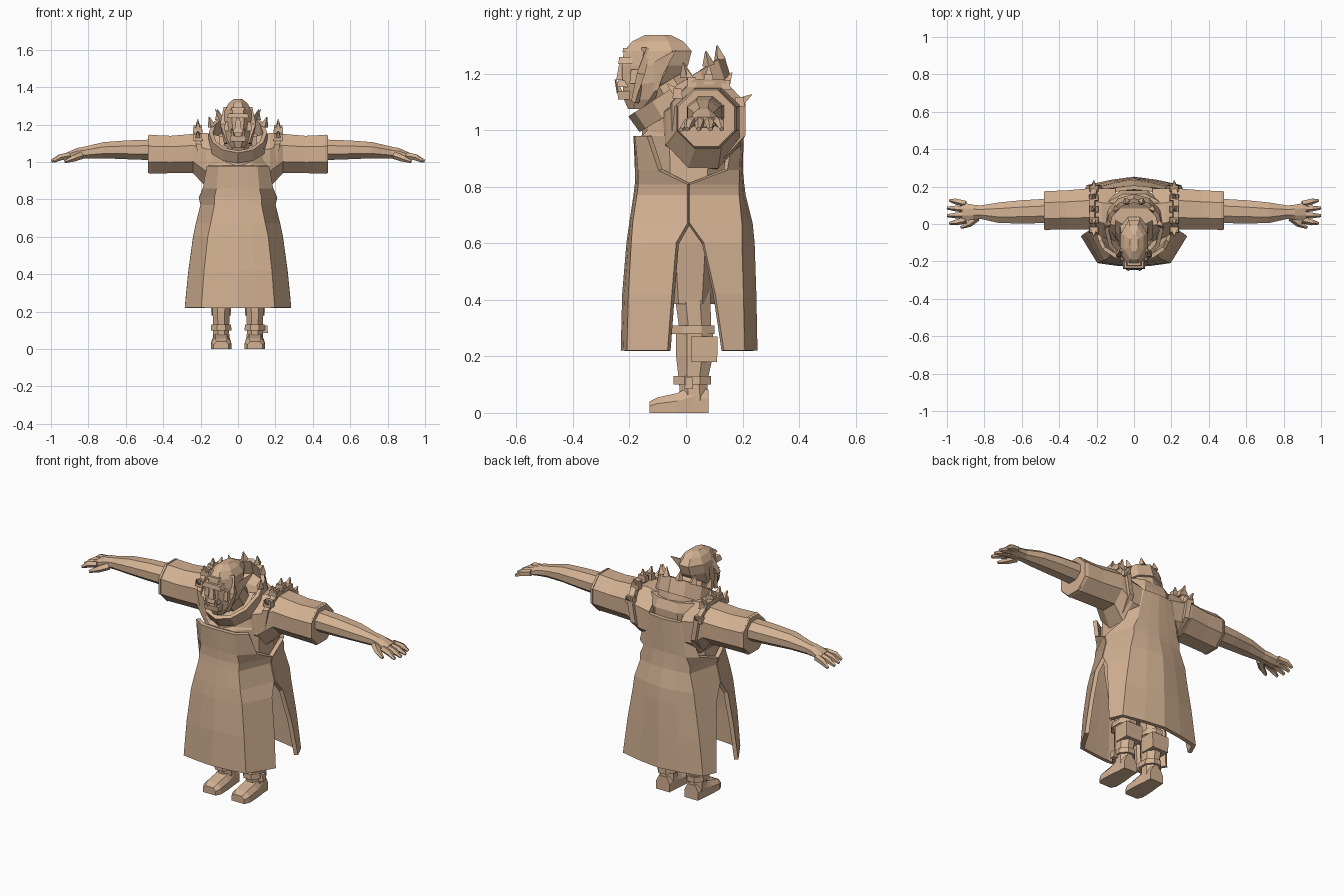
import bpy, bmesh, math
from mathutils import Vector

cube = bpy.data.objects.get("Cube")
if cube:
    bpy.data.objects.remove(cube)

clay = bpy.data.materials.new("tan clay")
clay.use_nodes = True
TAN = (0.65, 0.44, 0.29, 1)
clay.diffuse_color = TAN
clay.node_tree.nodes["Principled BSDF"].inputs["Base Color"].default_value = TAN


def finish(name, bm, mirror=False, thickness=0, recalc=True):
    """Turn a bmesh into a flat shaded object, with optional mirror and thickness."""
    if recalc:
        bmesh.ops.recalc_face_normals(bm, faces=bm.faces[:])
    mesh = bpy.data.meshes.new(name)
    bm.to_mesh(mesh)
    bm.free()
    mesh.materials.append(clay)
    obj = bpy.data.objects.new(name, mesh)
    bpy.context.collection.objects.link(obj)
    if thickness:
        solid = obj.modifiers.new("thickness", "SOLIDIFY")
        solid.thickness = thickness
        solid.offset = 0
    if mirror:
        obj.modifiers.new("mirror", "MIRROR")
    return obj


def loft(name, rings, closed=True, caps=True, **options):
    """Skin a list of equally long point rings."""
    bm = bmesh.new()
    rows = [[bm.verts.new(p) for p in ring] for ring in rings]
    count = len(rows[0])
    for low, high in zip(rows, rows[1:]):
        for i in range(count if closed else count - 1):
            j = (i + 1) % count
            bm.faces.new((low[i], low[j], high[j], high[i]))
    if closed and caps:
        bm.faces.new(rows[0][::-1])
        bm.faces.new(rows[-1])
    return finish(name, bm, **options)


def unit_ring(sides):
    """Regular polygon with flat sides touching the unit square."""
    scale = 1 / math.cos(math.pi / sides)
    turns = [(i + 0.5) * math.tau / sides for i in range(sides)]
    return [(math.cos(a) * scale, math.sin(a) * scale) for a in turns]


def flat_ring(z, cx, cy, rx, ry, sides=8):
    return [(cx + u * rx, cy + v * ry, z) for u, v in unit_ring(sides)]


def side_ring(x, cy, cz, ry, rz, lean=0, sides=8):
    return [(x + lean * v, cy + u * ry, cz + v * rz) for u, v in unit_ring(sides)]


def tube(name, path, sides=6, **options):
    """Tapered tube through (point, radius) pairs."""
    rings = []
    for i, (point, radius) in enumerate(path):
        before, after = path[max(i - 1, 0)][0], path[min(i + 1, len(path) - 1)][0]
        turn = (Vector(after) - Vector(before)).to_track_quat("Z", "Y")
        rings.append([Vector(point) + turn @ Vector((u * radius, v * radius, 0))
                      for u, v in unit_ring(sides)])
    return loft(name, rings, **options)


def spike(name, base, tip, radius, sides=4, mirror=True):
    return tube(name, [(base, radius), (tip, 0.002)], sides, mirror=mirror)


def block(name, centre, size, mirror=False, taper=0.85):
    """Box that narrows slightly towards the top."""
    x, y, z = centre
    w, d, h = (s / 2 for s in size)
    return loft(name, [flat_ring(z - h, x, y, w, d, 4),
                       flat_ring(z + h, x, y, w * taper, d * taper, 4)], mirror=mirror)


def panel(name, rows):
    """Half cloth panel: each row is height, edge x, edge y, fold x, fold y, middle y."""
    rings = []
    for z, ex, ey, fx, fy, my in rows:
        half = [(ex, ey), (fx, fy), (fx * 0.5, fy * 0.4 + my * 0.6)]
        rings.append([(x, y, z) for x, y in half] + [(0, my, z)]
                     + [(-x, y, z) for x, y in half[::-1]])
    return loft(name, rings, closed=False, thickness=0.022)


# Robe front and back, split at the sides below the hips
panel("robe_front", [
    (.22, .275, -.06, .19, -.20, -.22), (.42, .255, -.045, .175, -.195, -.215),
    (.60, .23, -.03, .155, -.185, -.2), (.67, .215, .01, .14, -.18, -.19),
    (.77, .19, .01, .12, -.165, -.175), (.81, .2, .01, .12, -.16, -.17),
    (.86, .18, -.09, .11, -.16, -.17), (.98, .16, -.13, .1, -.17, -.175)])
panel("robe_back", [
    (.22, .275, .13, .245, .2, .242), (.42, .255, .1, .22, .195, .238),
    (.60, .23, .06, .19, .19, .232), (.67, .215, .01, .18, .19, .225),
    (.77, .19, .01, .15, .18, .2), (.81, .2, .01, .15, .18, .195),
    (.86, .18, .14, .13, .18, .19), (1.05, .12, .17, .09, .185, .195)])

# Undershirt and shoulders
loft("undershirt", [
    flat_ring(.385, 0, .015, .14, .1), flat_ring(.6, 0, .015, .17, .13),
    flat_ring(.8, 0, .01, .175, .16), flat_ring(.98, 0, .01, .17, .165),
    flat_ring(1.09, 0, .06, .17, .12), flat_ring(1.14, 0, .08, .15, .08)])

# Wide sleeves
loft("sleeve", [
    side_ring(.1, .05, 1.0, .14, .14), side_ring(.17, .06, 1.01, .13, .145),
    side_ring(.24, .08, 1.045, .11, .105), side_ring(.36, .075, 1.04, .105, .1),
    side_ring(.475, .072, 1.042, .103, .103)], mirror=True)
loft("sleeve_cuff", [
    side_ring(.465, .072, 1.042, .106, .106), side_ring(.482, .072, 1.042, .1, .1)],
    mirror=True)

# Bare arms and palms
loft("arm", [
    side_ring(.46, .07, 1.065, .065, .055), side_ring(.6, .065, 1.065, .062, .05),
    side_ring(.72, .06, 1.063, .055, .043), side_ring(.82, .063, 1.05, .036, .032),
    side_ring(.86, .063, 1.045, .04, .03), side_ring(.92, .065, 1.03, .05, .018)],
    mirror=True)
for i in range(4):
    y = .022 + i * .029
    spread = (i - 1.5) * .008
    reach = .985 + (.013 if i in (1, 2) else 0)
    tube("finger", [((.9, y, 1.034), .015), ((.95, y + spread, 1.025), .014),
                    ((reach, y + spread * 1.5, 1.004), .007)], 5, mirror=True)
tube("thumb", [((.84, .035, 1.035), .017), ((.88, .002, 1.02), .015),
               ((.925, -.018, 1.002), .007)], 5, mirror=True)

# Spiked shoulder straps
loft("shoulder_strap", [
    side_ring(.185, .075, 1.035, .132, .143, .025),
    side_ring(.215, .08, 1.04, .13, .14, .025)], mirror=True)
for y, z in ((-.03, 1.13), (.02, 1.17), (.08, 1.18), (.14, 1.16), (.19, 1.1)):
    away = Vector((0, y - .075, z - 1.03)).normalized() * .05
    base = Vector((.215, y, z))
    spike("shoulder_spike", base, base + away, .016)
    block("strap_stud", base, (.05, .035, .035), mirror=True)


# Tilted standing collar
def collar_ring(rx, front, back, low, high, sides=12):
    ring = []
    for i in range(sides):
        a = math.tau * i / sides
        t = (1 - math.cos(a)) / 2
        ring.append((rx * math.sin(a), front + (back - front) * t, low + (high - low) * t))
    return ring


collar_base = collar_ring(.15, -.155, .15, 1.0, 1.18)
loft("collar", [collar_base, collar_ring(.145, -.195, .125, 1.055, 1.26)],
     caps=False, thickness=.022)
loft("mantle", [collar_ring(.175, -.16, .18, .95, 1.04), collar_base], thickness=0)
for x, y, z in ((.1, .08, 1.23), (.04, .12, 1.25), (.14, 0, 1.19)):
    spike("collar_spike", (x, y, z), (x * 1.1, y - .01, z + .05), .016)

# Head and neck
tube("neck", [((0, .01, 1.04), .08), ((0, -.07, 1.17), .07)], 8)
loft("head", [
    flat_ring(1.075, 0, -.17, .035, .035), flat_ring(1.11, 0, -.155, .055, .065),
    flat_ring(1.17, 0, -.13, .072, .095), flat_ring(1.23, 0, -.11, .076, .117),
    flat_ring(1.28, 0, -.1, .07, .12), flat_ring(1.315, 0, -.1, .05, .09),
    flat_ring(1.337, 0, -.1, .022, .045)])
block("brow", (0, -.215, 1.247), (.12, .05, .025))
block("forehead_crease", (0, -.205, 1.285), (.08, .04, .014))
block("nose", (0, -.222, 1.205), (.035, .05, .055), taper=.6)
block("upper_lip", (0, -.215, 1.165), (.085, .06, .022))
block("lower_jaw", (0, -.205, 1.125), (.08, .07, .03), taper=1.1)
block("cheek", (.055, -.165, 1.19), (.035, .07, .05), mirror=True)
spike("tusk", (.025, -.235, 1.135), (.032, -.25, 1.18), .008)
loft("ear", [
    [(.065, -.14, 1.22), (.078, -.11, 1.24), (.07, -.1, 1.14), (.06, -.13, 1.14)],
    [(.085, -.1, 1.25), (.095, -.075, 1.26), (.09, -.08, 1.2), (.08, -.1, 1.2)],
    [(.122, -.04, 1.283), (.124, -.037, 1.284), (.123, -.037, 1.28), (.121, -.04, 1.28)]],
    mirror=True)
tube("side_braid", [((.06, -.14, 1.29), .012), ((.082, -.16, 1.2), .014),
                    ((.06, -.18, 1.1), .01)], 4, mirror=True)

# Legs, boots and shin wraps
LEG = .09
loft("trouser_leg", [flat_ring(.27, LEG, .035, .045, .055),
                     flat_ring(.45, LEG, .02, .055, .065)], mirror=True)
loft("boot_shaft", [
    flat_ring(.04, LEG, .03, .045, .05), flat_ring(.11, LEG, .025, .042, .05),
    flat_ring(.2, LEG, .03, .046, .065), flat_ring(.3, LEG, .03, .05, .065)], mirror=True)
loft("boot_foot", [
    [(LEG + x, y, z) for x, z in ((-w, 0), (w, 0), (w, h * .6), (w * .6, h),
                                  (-w * .6, h), (-w, h * .6))]
    for y, w, h in ((-.13, .04, .04), (-.1, .054, .055), (-.03, .052, .07),
                    (.03, .045, .1), (.08, .042, .08))], mirror=True)
for z, depth in ((.115, .067), (.295, .078)):
    loft("leg_band", [flat_ring(z - .015, LEG, .022, .055, depth),
                      flat_ring(z + .015, LEG, .022, .053, depth)], mirror=True)
block("calf_guard", (LEG, .065, .225), (.105, .09, .09), mirror=True, taper=1.05)
block("left_buckle", (.145, .01, .105), (.03, .03, .04))
